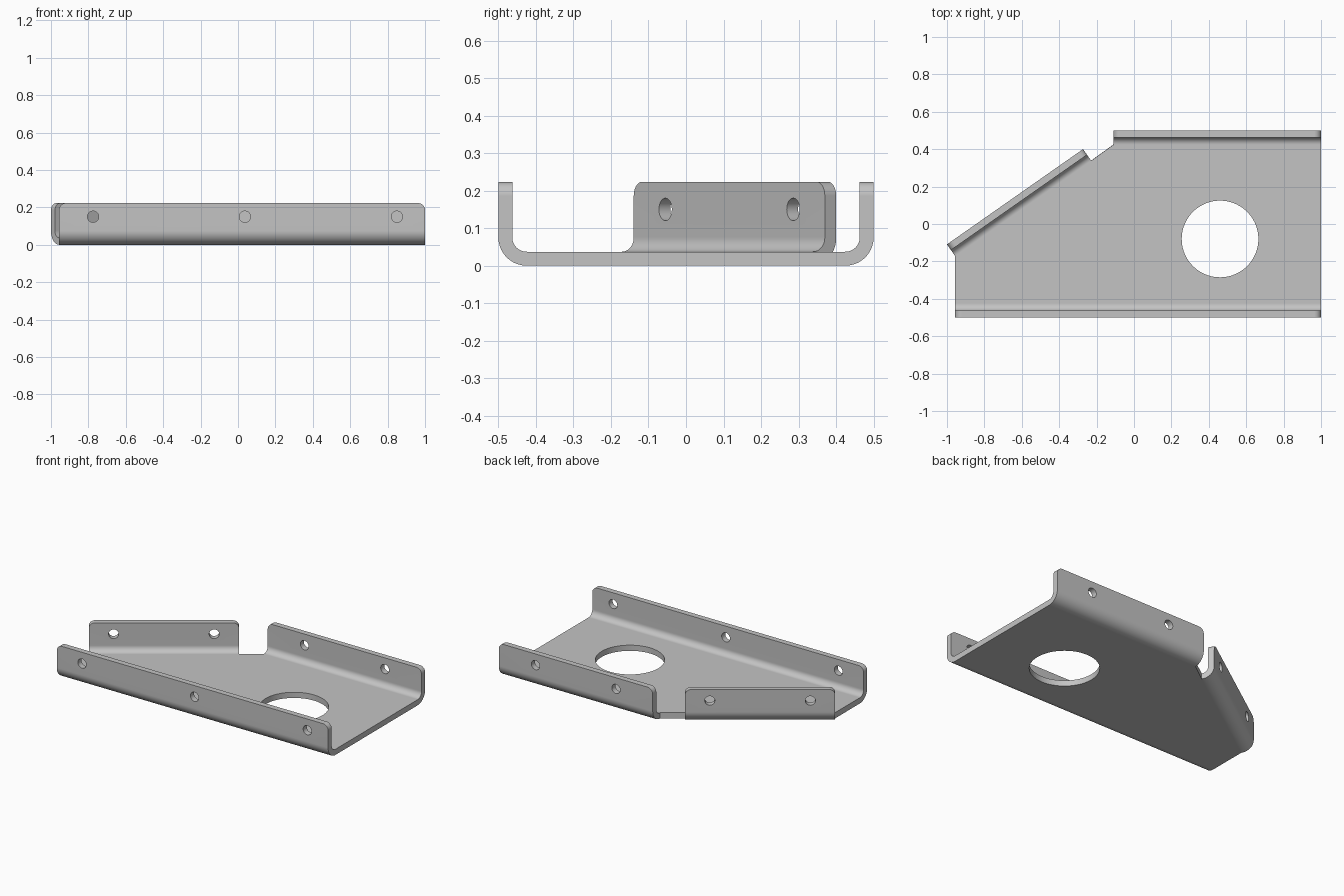
import bpy, bmesh, math
from mathutils import Vector

cube = bpy.data.objects.get("Cube")
if cube:
    bpy.data.objects.remove(cube, do_unlink=True)

THICK = 0.037      # sheet thickness
BEND = 0.075       # outer bend radius
HEIGHT = 0.223     # flange height
CORNER = 0.037     # rounded flange corners
HOLE_Z, HOLE_R = 0.15, 0.03
BEND_STEPS = 10

bm = bmesh.new()


def arc(cx, cy, r, a0, a1, n):
    """Points along an arc, angles in degrees."""
    return [(cx + r * math.cos(math.radians(a0 + (a1 - a0) * i / n)),
             cy + r * math.sin(math.radians(a0 + (a1 - a0) * i / n)))
            for i in range(n + 1)]


def circle(cx, cy, r, n):
    return arc(cx, cy, r, 0, 360, n)[:-1]


def fill(loops, place, normal):
    """Flat sheet from an outline and its holes."""
    edges = []
    for loop in loops:
        vs = [bm.verts.new(place(*p)) for p in loop]
        edges += [bm.edges.new((vs[i - 1], vs[i])) for i in range(len(vs))]
    bmesh.ops.triangle_fill(bm, edges=edges, use_beauty=True, normal=normal)


def flange(start, end, holes):
    """Bend and upright wall along an outer line, inside on the left."""
    a, b = Vector((*start, 0)), Vector((*end, 0))
    length = (b - a).length
    d = (b - a).normalized()
    inward = Vector((-d.y, d.x, 0))

    # quarter-round bend
    rows = []
    for i in range(BEND_STEPS + 1):
        t = math.pi / 2 * i / BEND_STEPS
        off = inward * BEND * (1 - math.sin(t))
        off.z = BEND * (1 - math.cos(t))
        rows.append((bm.verts.new(a + off), bm.verts.new(b + off)))
    for (p, q), (r, s) in zip(rows, rows[1:]):
        bm.faces.new((p, q, s, r))

    # wall with rounded top corners and bolt holes
    top = HEIGHT - CORNER
    outline = [(0, BEND), (length, BEND)]
    outline += arc(length - CORNER, top, CORNER, 0, 90, 8)
    outline += arc(CORNER, top, CORNER, 90, 180, 8)
    fill([outline] + [circle(u, HOLE_Z, HOLE_R, 32) for u in holes],
         lambda u, z: a + d * u + Vector((0, 0, z)), -inward)
    return [tuple((p + inward * BEND).xy) for p in (a, b)]


# three flanges, counter-clockwise; each returns its bend line on the base
slope = math.radians(35)
side_len = 0.888
low = (-1.0, -0.109)
high = (low[0] + side_len * math.cos(slope), low[1] + side_len * math.sin(slope))
mid = side_len / 2

base_outline = []
base_outline += flange((-0.957, -0.5), (1, -0.5), [0.182, 0.994, 1.807])
base_outline += flange((1, 0.5), (-0.11, 0.5), [0.265, 0.845])
base_outline += flange(high, low, [mid - 0.297, mid + 0.297])

# base plate with the large round opening
fill([base_outline, circle(0.46, -0.08, 0.205, 72)],
     lambda x, y: (x, y, 0), Vector((0, 0, -1)))

# weld into one sheet with normals facing outward
bmesh.ops.remove_doubles(bm, verts=bm.verts[:], dist=0.0005)
bmesh.ops.recalc_face_normals(bm, faces=bm.faces[:])
base_face = min(bm.faces, key=lambda f: f.calc_center_median().z)
if base_face.normal.z > 0:
    bmesh.ops.reverse_faces(bm, faces=bm.faces[:])

mesh = bpy.data.meshes.new("sheet_metal_bracket")
bm.to_mesh(mesh)
bm.free()
bracket = bpy.data.objects.new("sheet_metal_bracket", mesh)
bpy.context.scene.collection.objects.link(bracket)

# bare metal colour
metal = bpy.data.materials.new("light_grey_metal")
metal.use_nodes = True
colour = (0.55, 0.55, 0.55, 1)
metal.diffuse_color = colour
metal.node_tree.nodes["Principled BSDF"].inputs["Base Color"].default_value = colour
mesh.materials.append(metal)

# sheet thickness, grown toward the inside
bpy.ops.object.select_all(action="DESELECT")
bracket.select_set(True)
bpy.context.view_layer.objects.active = bracket
solid = bracket.modifiers.new("thickness", "SOLIDIFY")
solid.thickness = THICK
solid.offset = -1
solid.use_even_offset = True
bpy.ops.object.modifier_apply(modifier=solid.name)

# smooth bends, crisp rims, flat walls
bpy.ops.object.shade_smooth_by_angle(angle=math.radians(30))
weighted = bracket.modifiers.new("weighted_normals", "WEIGHTED_NORMAL")
weighted.keep_sharp = True
